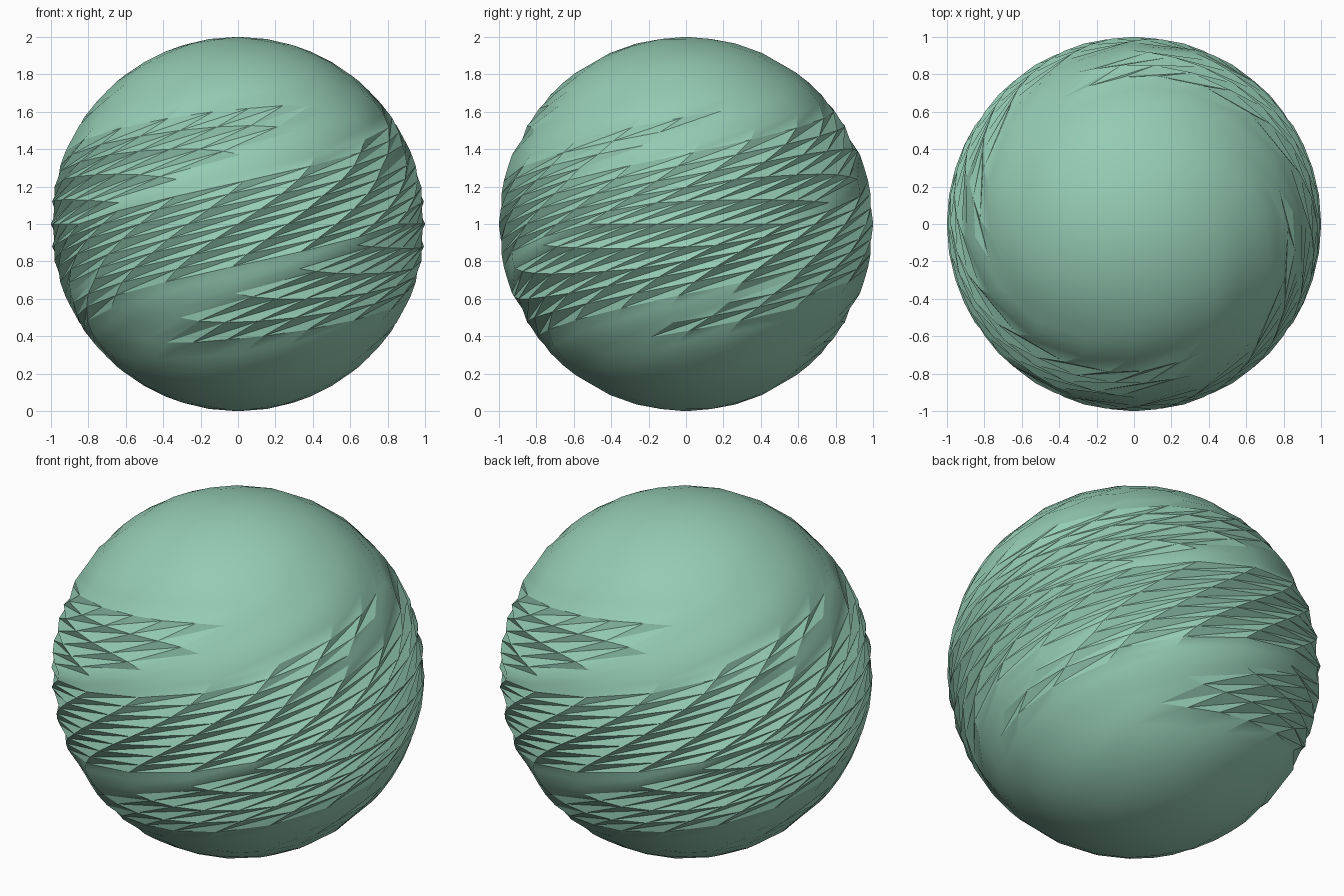
import bpy, bmesh, math
from mathutils import Matrix, Vector

if "Cube" in bpy.data.objects:
    bpy.data.objects.remove(bpy.data.objects["Cube"], do_unlink=True)

TURN_PER_UNIT = math.pi      # one full turn over the height of 2
CUTS = 7                     # each base edge becomes eight

# Single sea green material
green = bpy.data.materials.new("sea_green")
green.use_nodes = True
colour = (0.30, 0.60, 0.46, 1.0)
green.diffuse_color = colour
bsdf = next(n for n in green.node_tree.nodes if n.type == 'BSDF_PRINCIPLED')
bsdf.inputs["Base Color"].default_value = colour
bsdf.inputs["Roughness"].default_value = 0.6

# Twenty-sided base from three golden rectangles, standing on an edge
bm = bmesh.new()
phi = (1 + math.sqrt(5)) / 2
for a in (-1, 1):
    for b in (-phi, phi):
        for corner in ((a, 0, b), (0, b, a), (b, a, 0)):
            bm.verts.new(corner)
bmesh.ops.convex_hull(bm, input=bm.verts[:])

# Split into a triangle grid and push out to a unit ball
bmesh.ops.subdivide_edges(bm, edges=bm.edges[:], cuts=CUTS, use_grid_fill=True)
bmesh.ops.triangulate(bm, faces=bm.faces[:])
for v in bm.verts:
    v.co.normalize()
bmesh.ops.recalc_face_normals(bm, faces=bm.faces[:])

# Twist about the upright axis, which shears the grid into ridged spirals
for v in bm.verts:
    v.co = Matrix.Rotation(TURN_PER_UNIT * v.co.z, 3, 'Z') @ v.co
    v.co += Vector((0, 0, 1))

mesh = bpy.data.meshes.new("twisted_ball")
bm.to_mesh(mesh)
bm.free()
mesh.materials.append(green)
ball = bpy.data.objects.new("twisted_ball", mesh)
bpy.context.collection.objects.link(ball)

# Smooth skin with crisp ridges
for o in bpy.context.selected_objects:
    o.select_set(False)
bpy.context.view_layer.objects.active = ball
ball.select_set(True)
bpy.ops.object.shade_smooth_by_angle(angle=math.radians(30))
